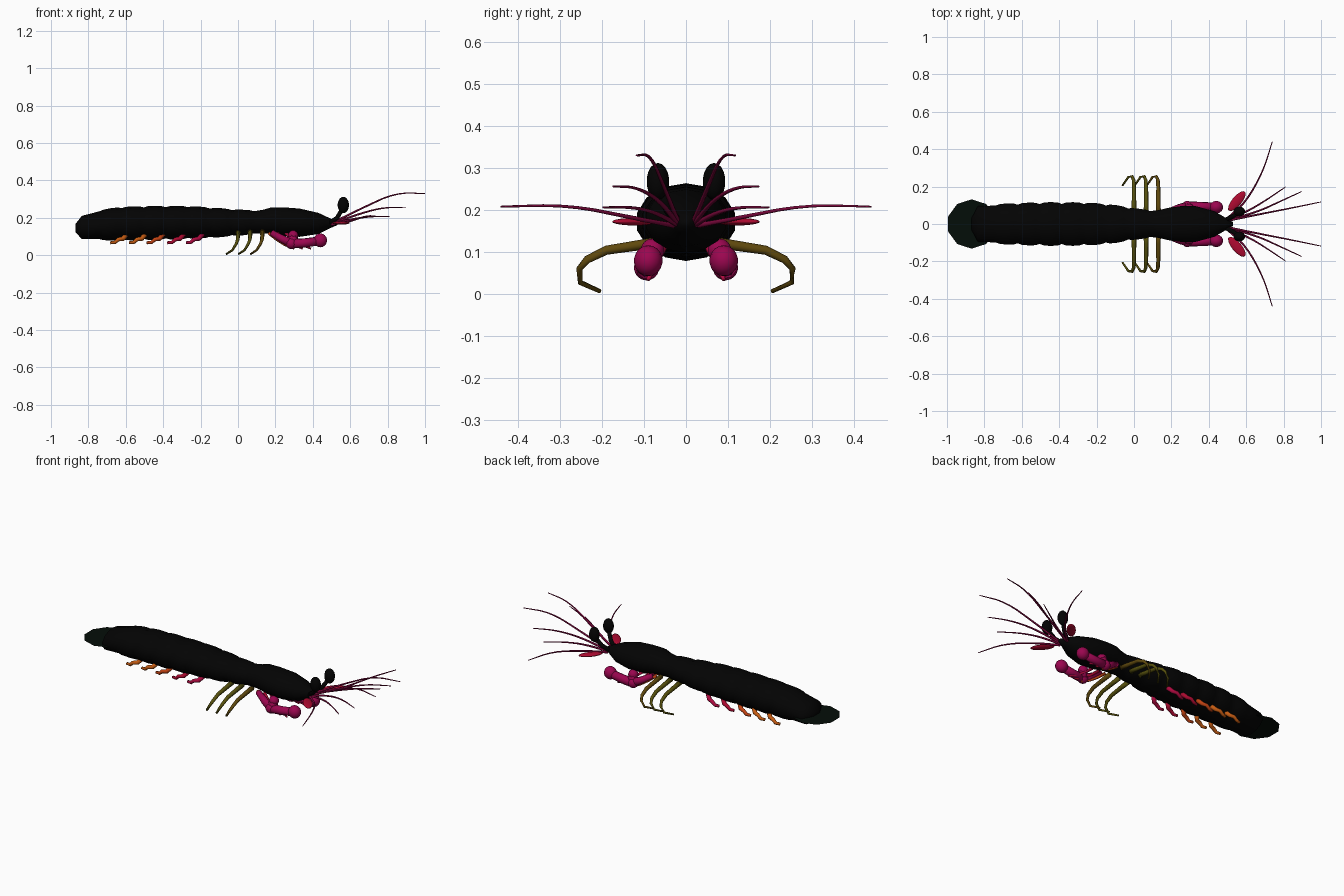
import bpy, bmesh, math
from mathutils import Vector, Matrix

if "Cube" in bpy.data.objects:
    bpy.data.objects.remove(bpy.data.objects["Cube"])


def mat(name, r, g, b):
    m = bpy.data.materials.new(name)
    m.diffuse_color = (r, g, b, 1)
    m.use_nodes = True
    m.node_tree.nodes["Principled BSDF"].inputs["Base Color"].default_value = m.diffuse_color
    return m


BLACK = mat("shell black", .0010, .0010, .0010)
GREEN = mat("tail dark green", .0012, .0040, .0026)
OLIVE = mat("leg olive", .095, .082, .004)
BROWN = mat("front leg brown", .115, .066, .004)
MAGENTA = mat("claw magenta", .33, .002, .080)
CRIMSON = mat("scale crimson", .42, .003, .030)
MAROON = mat("antenna maroon", .19, .002, .042)
ORANGE = mat("swimmeret orange", .56, .105, .006)
RUST = mat("swimmeret rust", .54, .055, .006)
ROSE = mat("swimmeret rose", .42, .003, .050)


def finish(name, bm, material, smooth=True):
    bmesh.ops.recalc_face_normals(bm, faces=bm.faces)
    me = bpy.data.meshes.new(name)
    bm.to_mesh(me)
    bm.free()
    me.materials.append(material)
    ob = bpy.data.objects.new(name, me)
    bpy.context.collection.objects.link(ob)
    for p in me.polygons:
        p.use_smooth = smooth
    return ob


def tube(name, pts, r0, r1, material, smooth_path=False, sides=8):
    """Tapered tube through points, optionally rounded by corner cutting."""
    pts = [Vector(p) for p in pts]
    if smooth_path:
        for _ in range(2):
            new = [pts[0]]
            for a, b in zip(pts, pts[1:]):
                new += [a.lerp(b, .25), a.lerp(b, .75)]
            pts = new + [pts[-1]]
    bm = bmesh.new()
    rings = []
    for i, p in enumerate(pts):
        d = (pts[min(i + 1, len(pts) - 1)] - pts[max(i - 1, 0)]).normalized()
        u = d.cross(Vector((.13, .21, 1))).normalized()
        v = d.cross(u)
        r = r0 + (r1 - r0) * i / (len(pts) - 1)
        rings.append([bm.verts.new(p + r * (math.cos(a) * u + math.sin(a) * v))
                      for a in [2 * math.pi * k / sides for k in range(sides)]])
    for a, b in zip(rings, rings[1:]):
        for k in range(sides):
            bm.faces.new((a[k], a[k - 1], b[k - 1], b[k]))
    bm.faces.new(rings[0])
    bm.faces.new(rings[-1])
    return finish(name, bm, material)


def ball(name, loc, size, material, turn=0.0):
    bm = bmesh.new()
    bmesh.ops.create_uvsphere(bm, u_segments=14, v_segments=9, radius=1)
    bm.transform(Matrix.Translation(loc) @ Matrix.Rotation(turn, 4, 'Z')
                 @ Matrix.Diagonal((*size, 1)))
    return finish(name, bm, material)


# Body: lofted rings of (x, half width, top, bottom)
KEYS = [(-.87, .03, .165, .125), (-.835, .098, .21, .085), (-.74, .108, .24, .08),
        (-.63, .113, .257, .080), (-.47, .118, .262, .082), (-.26, .117, .262, .087),
        (-.12, .106, .252, .095), (.01, .084, .242, .106), (.12, .072, .238, .116),
        (.18, .088, .256, .115), (.25, .098, .255, .102), (.33, .098, .249, .098),
        (.43, .070, .226, .113), (.49, .034, .198, .143), (.53, .01, .178, .16)]


def section(x):
    for a, b in zip(KEYS, KEYS[1:]):
        if x <= b[0]:
            t = (x - a[0]) / (b[0] - a[0])
            return [p + (q - p) * t for p, q in zip(a, b)]
    return list(KEYS[-1])


# Abdomen segments swell between narrow joints
scale = {-.87: 1, -.835: 1}
for g in [-.74 + .118 * i for i in range(8)]:
    for dx, f in ((0, .935), (.022, 1), (.059, 1.02), (.096, 1)):
        if g + dx < .125:
            scale[g + dx] = f
for x in (.14, .18, .25, .33, .38, .43, .46, .49, .53):
    scale[x] = 1
bm = bmesh.new()
rings = []
for x in sorted(scale):
    s = scale[x]
    _, w, top, bot = section(x)
    zc, h = (top + bot) / 2, (top - bot) / 2
    rings.append([bm.verts.new((x, s * w * math.sin(math.tau * k / 14),
                                zc + s * h * math.cos(math.tau * k / 14)))
                  for k in range(14)])
for a, b in zip(rings, rings[1:]):
    for k in range(14):
        bm.faces.new((a[k], a[k - 1], b[k - 1], b[k]))
bm.faces.new(rings[0])
bm.faces.new(rings[-1])
finish("body_shell", bm, BLACK)

# Paper-thin tail fan
bm = bmesh.new()
bmesh.ops.create_circle(bm, cap_ends=True, segments=10, radius=.132)
bm.transform(Matrix.Translation((-.868, 0, .143)))
finish("tail_fan", bm, GREEN, False)

for side, s in (("left", 1), ("right", -1)):
    def path(*pts):
        return [(x, y * s, z) for x, y, z in pts]

    # Eyes on stalks
    tube(f"eye_stalk_{side}", path((.49, .02, .17), (.53, .042, .20), (.56, .063, .25)),
         .013, .011, BLACK)
    ball(f"eye_{side}", (.563, .067 * s, .268), (.031, .027, .044), BLACK)

    # Antennal scale
    ball(f"antenna_scale_{side}", (.55, .122 * s, .172), (.068, .026, .009), CRIMSON,
         s * math.radians(50))

    # Antennae
    ends = [path((.50, .018, .17), (.66, .05, .25), (.84, .085, .333), (1.0, .118, .33)),
            path((.50, .02, .168), (.66, .065, .225), (.78, .12, .255), (.897, .174, .256)),
            path((.50, .022, .166), (.62, .075, .195), (.71, .13, .207), (.81, .198, .206)),
            path((.50, .03, .163), (.60, .12, .18), (.69, .28, .212), (.74, .442, .208))]
    for i, p in enumerate(ends):
        tube(f"antenna_{i + 1}_{side}", p, .007, .002, MAROON, True, 6)

    # Raptorial claw
    tube(f"claw_upper_arm_{side}", path((.18, .065, .12), (.24, .085, .085), (.29, .095, .062)),
         .016, .026, MAGENTA)
    tube(f"claw_elbow_{side}", path((.295, .082, .105), (.292, .09, .06)), .025, .028, MAGENTA)
    ball(f"claw_knob_{side}", (.295, .08 * s, .104), (.028, .028, .028), MAGENTA)
    ball(f"claw_joint_{side}", (.285, .094 * s, .062), (.03, .03, .03), MAGENTA)
    tube(f"claw_forearm_{side}", path((.275, .095, .06), (.36, .094, .066), (.44, .09, .077)),
         .026, .024, MAGENTA)
    ball(f"claw_club_{side}", (.44, .09 * s, .079), (.037, .034, .037), MAGENTA)

    # Small feeding legs
    for i in range(3):
        d = .045 * i
        tube(f"feeding_leg_{i + 1}_{side}",
             path((.165 + d, .05, .118), (.205 + d, .066, .085), (.25 + d, .08, .055),
                  (.30 + d, .09, .035)), .009, .005, (RUST, CRIMSON, ROSE)[i])

    # Walking legs
    for i in range(3):
        d = -.065 * i
        tube(f"walking_leg_{i + 1}_{side}",
             path((.13 + d, .05, .125), (.13 + d, .105, .117), (.13 + d, .19, .104),
                  (.128 + d, .235, .082), (.12 + d, .254, .06), (.10 + d, .252, .027),
                  (.068 + d, .205, .006)),
             .014, .005, OLIVE if i else BROWN)

    # Swimmerets under the abdomen, shading from orange to rose
    for i, x in enumerate((-.67, -.57, -.475, -.365, -.265)):
        tube(f"swimmeret_{i + 1}_{side}",
             path((x + .075, .06, .112), (x + .055, .078, .088), (x + .03, .086, .084),
                  (x + .012, .086, .068), (x - .012, .08, .066)),
             .014, .008, (ORANGE, ORANGE, RUST, CRIMSON, ROSE)[i])
